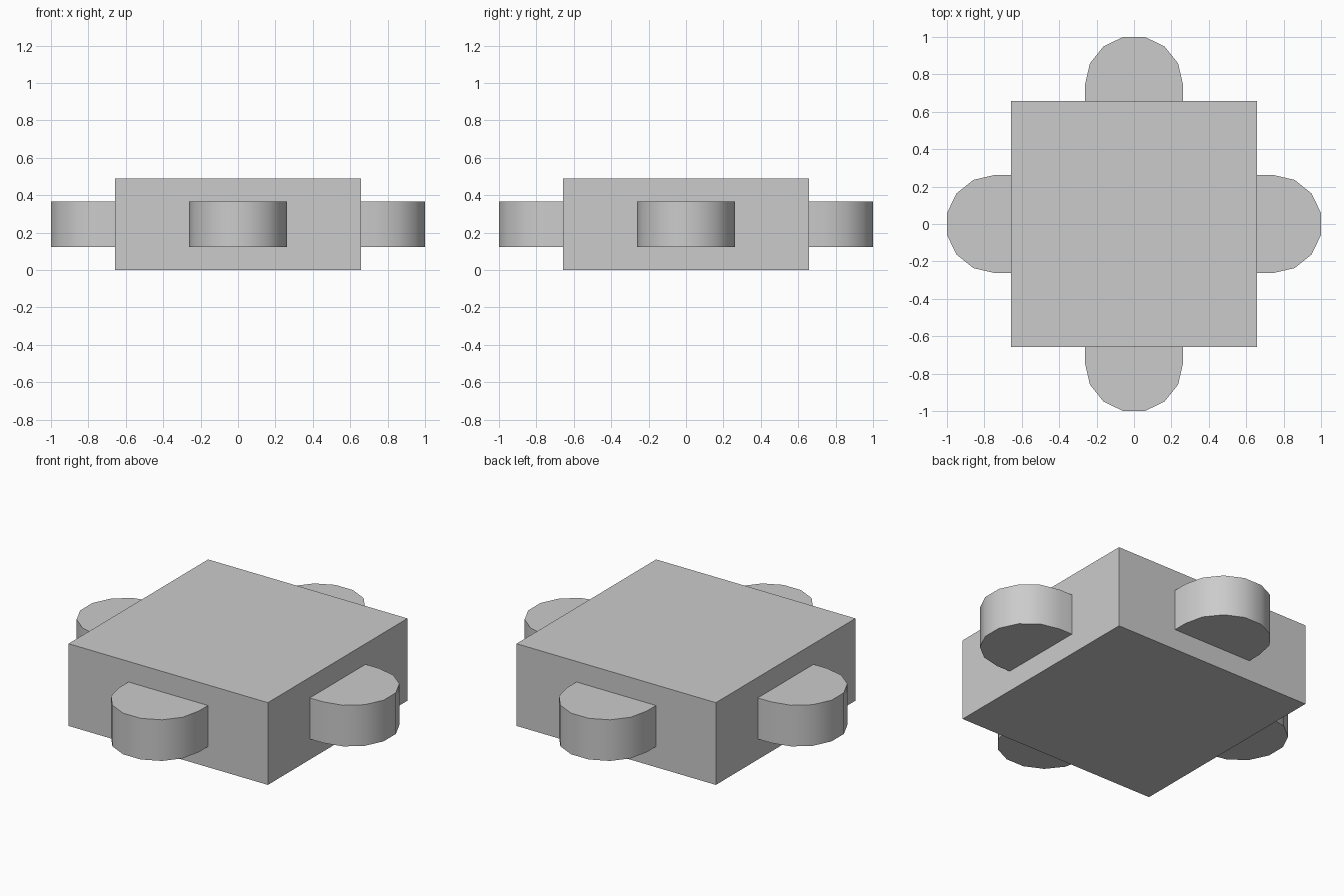
import bpy
import bmesh
import math
from mathutils import Matrix, Vector

HALF = 0.657        # half width of the square body
HEIGHT = 0.49
LOBE_R = 0.262
LOBE_H = 0.245
SIDES = 14          # sides of the full circle the lobe ends follow

cube = bpy.data.objects.get("Cube")
if cube:
    bpy.data.objects.remove(cube, do_unlink=True)

grey = bpy.data.materials.new("light grey")
grey.use_nodes = True
colour = (0.6, 0.6, 0.6, 1)
grey.diffuse_color = colour
for node in grey.node_tree.nodes:
    if node.type == "BSDF_PRINCIPLED":
        node.inputs["Base Color"].default_value = colour


def make_object(name, bm):
    bmesh.ops.recalc_face_normals(bm, faces=bm.faces)
    mesh = bpy.data.meshes.new(name)
    bm.to_mesh(mesh)
    bm.free()
    mesh.materials.append(grey)
    obj = bpy.data.objects.new(name, mesh)
    bpy.context.collection.objects.link(obj)
    return obj


# Square body
bm = bmesh.new()
bmesh.ops.create_cube(bm, size=1)
bmesh.ops.scale(bm, vec=(2 * HALF, 2 * HALF, HEIGHT), verts=bm.verts)
bmesh.ops.translate(bm, vec=(0, 0, HEIGHT / 2), verts=bm.verts)
make_object("body", bm)


def make_lobe(name, angle):
    """Round-ended tab pointing along +x, turned about z by angle."""
    step = 2 * math.pi / SIDES
    centre = 1 - LOBE_R * math.cos(step / 2)
    z = (HEIGHT - LOBE_H) / 2
    outline = [(HALF - 0.05, -LOBE_R)]
    for i in range(SIDES // 2 + 1):
        a = -math.pi / 2 + i * step
        outline.append((centre + LOBE_R * math.cos(a), LOBE_R * math.sin(a)))
    outline.append((HALF - 0.05, LOBE_R))

    bm = bmesh.new()
    face = bm.faces.new([bm.verts.new((x, y, z)) for x, y in outline])
    result = bmesh.ops.extrude_face_region(bm, geom=[face], use_keep_orig=True)
    top = [v for v in result["geom"] if isinstance(v, bmesh.types.BMVert)]
    bmesh.ops.translate(bm, vec=Vector((0, 0, LOBE_H)), verts=top)
    bmesh.ops.rotate(bm, cent=(0, 0, 0), verts=bm.verts,
                     matrix=Matrix.Rotation(angle, 3, "Z"))
    obj = make_object(name, bm)

    # Smooth round wall, sharp rims
    bpy.ops.object.select_all(action="DESELECT")
    obj.select_set(True)
    bpy.context.view_layer.objects.active = obj
    bpy.ops.object.shade_smooth_by_angle(angle=math.radians(35))


# One lobe on each side
for i, side in enumerate(("left", "back", "right", "front")):
    make_lobe(side + "_lobe", i * math.pi / 2)
